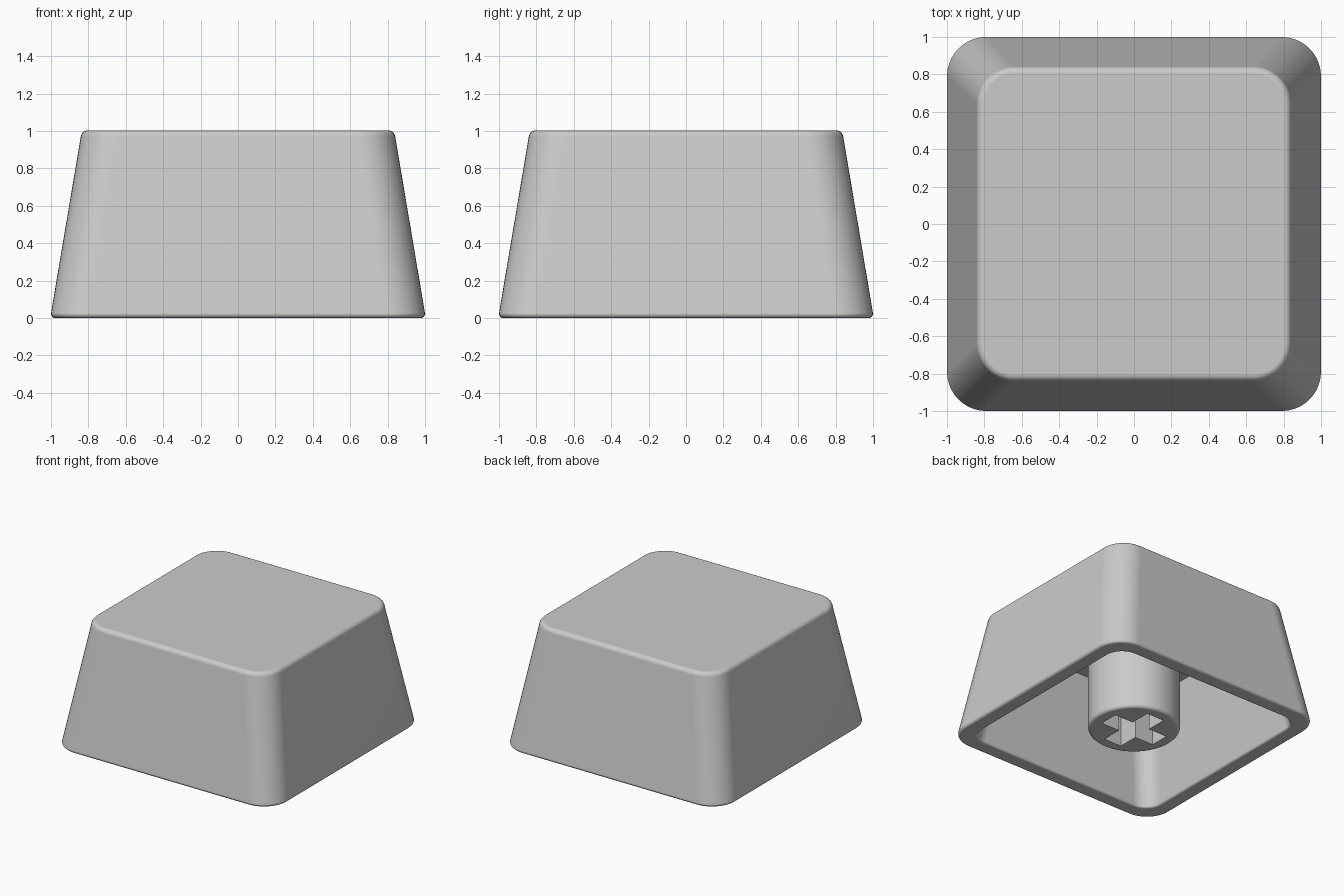
import bpy, bmesh, math

if "Cube" in bpy.data.objects:
    bpy.data.objects.remove(bpy.data.objects["Cube"])

grey = bpy.data.materials.new("light_grey")
grey.diffuse_color = (0.6, 0.6, 0.6, 1)
grey.use_nodes = True
grey.node_tree.nodes["Principled BSDF"].inputs["Base Color"].default_value = grey.diffuse_color


def loft(name, rings):
    """Closed skin through rings of points, capped at both ends."""
    bm = bmesh.new()
    loops = [[bm.verts.new(p) for p in ring] for ring in rings]
    n = len(loops[0])
    for a, b in zip(loops, loops[1:]):
        for i in range(n):
            j = (i + 1) % n
            bm.faces.new((a[i], a[j], b[j], b[i]))
    bm.faces.new(loops[0])
    bm.faces.new(loops[-1])
    bmesh.ops.recalc_face_normals(bm, faces=bm.faces)
    me = bpy.data.meshes.new(name)
    bm.to_mesh(me)
    bm.free()
    me.materials.append(grey)
    ob = bpy.data.objects.new(name, me)
    bpy.context.collection.objects.link(ob)
    return ob


def rounded_square(core, radius, z, seg=10):
    """Square of half-width core + radius with rounded corners."""
    pts = []
    for q, (sx, sy) in enumerate(((1, 1), (-1, 1), (-1, -1), (1, -1))):
        for i in range(seg + 1):
            a = math.pi / 2 * (q + i / seg)
            pts.append((sx * core + radius * math.cos(a), sy * core + radius * math.sin(a), z))
    return pts


def circle(radius, z, n=64):
    return [(radius * math.cos(2 * math.pi * i / n), radius * math.sin(2 * math.pi * i / n), z)
            for i in range(n)]


def arc(r, z, size, start, end, steps=5):
    """Quarter-round profile points (radius, height) around a centre."""
    for i in range(steps + 1):
        a = math.radians(start + (end - start) * i / steps)
        yield r + size * math.cos(a), z + size * math.sin(a)


def smooth(ob):
    bpy.ops.object.select_all(action='DESELECT')
    ob.select_set(True)
    bpy.context.view_layer.objects.active = ob
    bpy.ops.object.shade_smooth_by_angle(angle=math.radians(35))
    mod = ob.modifiers.new("even_shading", 'WEIGHTED_NORMAL')
    mod.keep_sharp = True


# Hollow cap: ceiling, inner wall, rim, outer wall, top
rings = [rounded_square(0.595, 0.15, 0.85)]
rings += [rounded_square(0.73, r, z) for r, z in arc(0.16, 0.018, 0.018, 180, 270)]
rings += [rounded_square(0.79, r, z) for r, z in arc(0.188, 0.022, 0.022, 270, 369)]
rings += [rounded_square(0.64, r, z) for r, z in arc(0.163, 0.965, 0.038, 9, 90)]
smooth(loft("cap_shell", rings))

# Stem under the cap, with a cross-shaped socket
stem = loft("stem", [circle(r, z) for r, z in arc(0.318, 0.028, 0.028, 270, 360)]
            + [circle(0.346, 0.87)])
L, w = 0.25, 0.08
cross = [(L, -w), (L, w), (w, w), (w, L), (-w, L), (-w, w),
         (-L, w), (-L, -w), (-w, -w), (-w, -L), (w, -L), (w, -w)]
cutter = loft("socket_cutter", [[(x, y, z) for x, y in cross] for z in (-0.1, 0.5)])
cutter.hide_render = True
mod = stem.modifiers.new("socket", 'BOOLEAN')
mod.operation = 'DIFFERENCE'
mod.solver = 'EXACT'
mod.object = cutter
bpy.context.view_layer.objects.active = stem
bpy.ops.object.modifier_apply(modifier=mod.name)
bpy.data.objects.remove(cutter)
smooth(stem)
